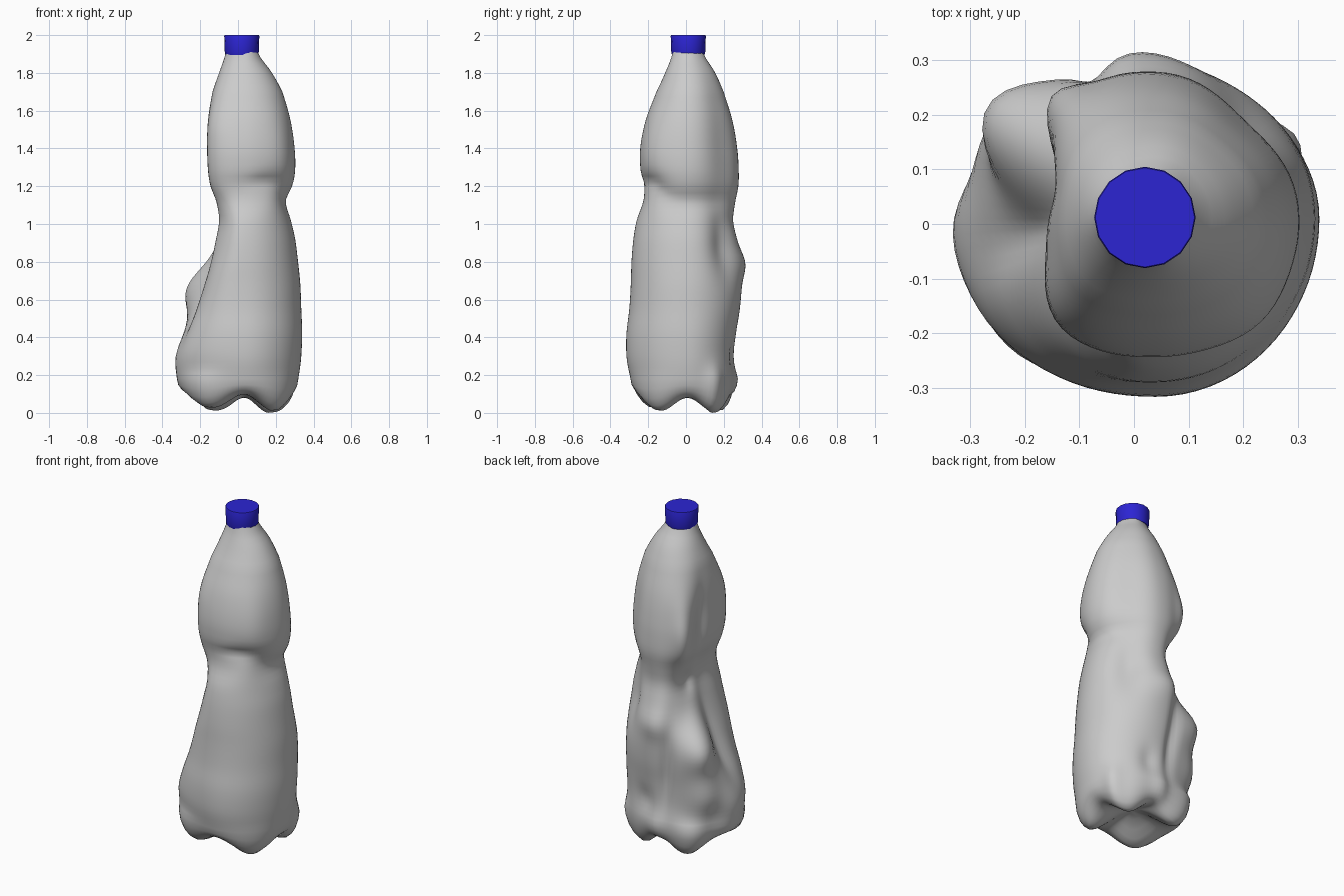
import bpy, bmesh
from math import sin, cos, pi, radians, degrees, exp

if "Cube" in bpy.data.objects:
    bpy.data.objects.remove(bpy.data.objects["Cube"])

SEG = 80
CX, CY = 0.04, 0.01

# body outline: height, left, right, front, back
ROWS = [
    (0.18, -.335, .325, -.30, .265), (0.30, -.335, .335, -.315, .255),
    (0.42, -.29, .34, -.315, .265), (0.55, -.23, .335, -.30, .285),
    (0.68, -.175, .33, -.292, .295), (0.80, -.13, .318, -.288, .295),
    (0.92, -.10, .303, -.278, .27), (1.02, -.085, .28, -.26, .25),
    (1.12, -.105, .253, -.225, .262), (1.20, -.14, .287, -.222, .278),
    (1.28, -.153, .303, -.24, .28), (1.40, -.158, .30, -.242, .272),
    (1.55, -.158, .278, -.213, .246), (1.70, -.135, .235, -.157, .20),
    (1.80, -.10, .18, -.11, .155), (1.91, -.065, .105, -.07, .09),
]

# crushed left side: angle, height, angular width, height width, depth, lean
CRUSH = [
    (131, 1.32, 12, .17, .045, 0), (163, 1.38, 14, .20, -.025, 0),
    (148, 0.66, 20, .15, .115, 0), (150, 0.38, 16, .12, .03, 15),
    (188, 0.58, 11, .20, -.025, 25), (110, 0.52, 8, .24, -.03, -15),
    (140, 1.00, 18, .06, -.03, 0), (162, 0.24, 15, .13, -.035, 0),
]

# softer dents and bulges around the rest of the wall
SOFT = [
    (-64, 1.22, 24, .025, -.018, 0), (97, 0.79, 17, .08, .02, 0),
    (75, 0.30, 12, .08, -.018, 0), (95, 0.16, 12, .06, .018, 0),
    (30, 0.16, 10, .08, .025, 0), (48, 1.38, 25, .32, -.026, 0),
    (222, 1.38, 20, .30, .022, 0), (48, 0.86, 20, .16, -.042, 0),
    (222, 0.88, 24, .25, .024, 0), (225, 0.13, 18, .07, .028, 0),
    (135, 0.13, 16, .07, .045, 0), (-45, 1.38, 20, .20, .012, 0),
]


def outline(z):
    """Smoothly interpolated extents at one height."""
    i = next((k for k in range(len(ROWS) - 1) if z <= ROWS[k + 1][0]), len(ROWS) - 2)
    p = [ROWS[max(0, min(len(ROWS) - 1, i + k))] for k in (-1, 0, 1, 2)]
    t = (z - p[1][0]) / (p[2][0] - p[1][0])
    return [0.5 * (2 * b + (c - a) * t + (2 * a - 5 * b + 4 * c - d) * t * t
                   + (3 * b - a - 3 * c + d) * t ** 3)
            for a, b, c, d in list(zip(*p))[1:]]


def turn(ang, centre):
    return (degrees(ang) - centre + 180) % 360 - 180


def radius(ang, z):
    """Distance of the wall from the axis, with the crushed folds added."""
    # the waist groove rises towards the front right
    lift = .06 * exp(-(turn(ang, -52) / 25) ** 2 - ((z - 1.18) / .12) ** 2)
    left, right, front, back = outline(z - lift)
    c, s = cos(ang), sin(ang)
    a = right - CX if c > 0 else CX - left
    b = back - CY if s > 0 else CY - front
    n = 2.0
    if c < 0:
        n += 0.7 * max(0, min(1, (z - .25) / .5, (1.85 - z) / .35))
    r = (abs(c / a) ** n + abs(s / b) ** n) ** (-1 / n)
    for fa, fz, wa, wz, depth, lean in CRUSH + SOFT:
        d = turn(ang, fa + lean * (fz - z))
        r += depth * exp(-(d / wa) ** 2 - ((z - fz) / wz) ** 2)
    # wall pinched between the four feet
    return r * (1 - .035 * (.5 + .5 * cos(4 * ang)) * exp(-((z - .12) / .08) ** 2))


def loft(bm, rings):
    loops = [[bm.verts.new(p) for p in ring] for ring in rings]
    for lo, hi in zip(loops, loops[1:]):
        for i in range(len(lo)):
            j = (i + 1) % len(lo)
            bm.faces.new((lo[i], lo[j], hi[j], hi[i]))
    bm.faces.new(loops[0])
    bm.faces.new(loops[-1])


def finish(bm, name, angle):
    bmesh.ops.recalc_face_normals(bm, faces=bm.faces)
    mesh = bpy.data.meshes.new(name)
    bm.to_mesh(mesh)
    bm.free()
    ob = bpy.data.objects.new(name, mesh)
    bpy.context.collection.objects.link(ob)
    bpy.ops.object.select_all(action='DESELECT')
    bpy.context.view_layer.objects.active = ob
    ob.select_set(True)
    bpy.ops.object.shade_smooth_by_angle(angle=radians(angle))
    return ob


angles = [2 * pi * i / SEG for i in range(SEG)]
rings = []

# four-footed base: share of radius, height at a foot, height between feet
BASE = [(.04, .10, .10), (.22, .085, .095), (.40, .05, .085), (.55, .018, .077),
        (.67, .000, .075), (.77, .004, .08), (.86, .03, .095),
        (.93, .07, .115), (.98, .125, .145)]
for share, foot, valley in BASE:
    ring = []
    for a in angles:
        w = 0.5 - 0.5 * cos(4 * a)
        r = share * radius(a, .18)
        x, y = CX + r * cos(a), CY + r * sin(a)
        tilt = -.05 * (x + y - .32) * (1 - share ** 6)
        ring.append((x - .02 * (1 - share), y, max(0, valley + (foot - valley) * w + tilt)))
    rings.append(ring)

# crushed bottle wall
STEPS = 58
for k in range(STEPS + 1):
    z = .18 + 1.73 * k / STEPS
    rings.append([(CX + radius(a, z) * cos(a), CY + radius(a, z) * sin(a), z)
                  for a in angles])

bm = bmesh.new()
loft(bm, rings)
finish(bm, "bottle_body", 60)

# screw cap
bm = bmesh.new()
profile = [(.086, 1.895), (.09, 1.91), (.093, 1.995), (.091, 2.0)]
loft(bm, [[(.02 + r * cos(2 * pi * i / 16), .012 + r * sin(2 * pi * i / 16), z)
           for i in range(16)] for r, z in profile])
cap = finish(bm, "cap", 40)
blue = bpy.data.materials.new("cap_blue")
blue.diffuse_color = (.025, .018, .65, 1)
blue.use_nodes = True
blue.node_tree.nodes["Principled BSDF"].inputs["Base Color"].default_value = blue.diffuse_color
cap.data.materials.append(blue)
